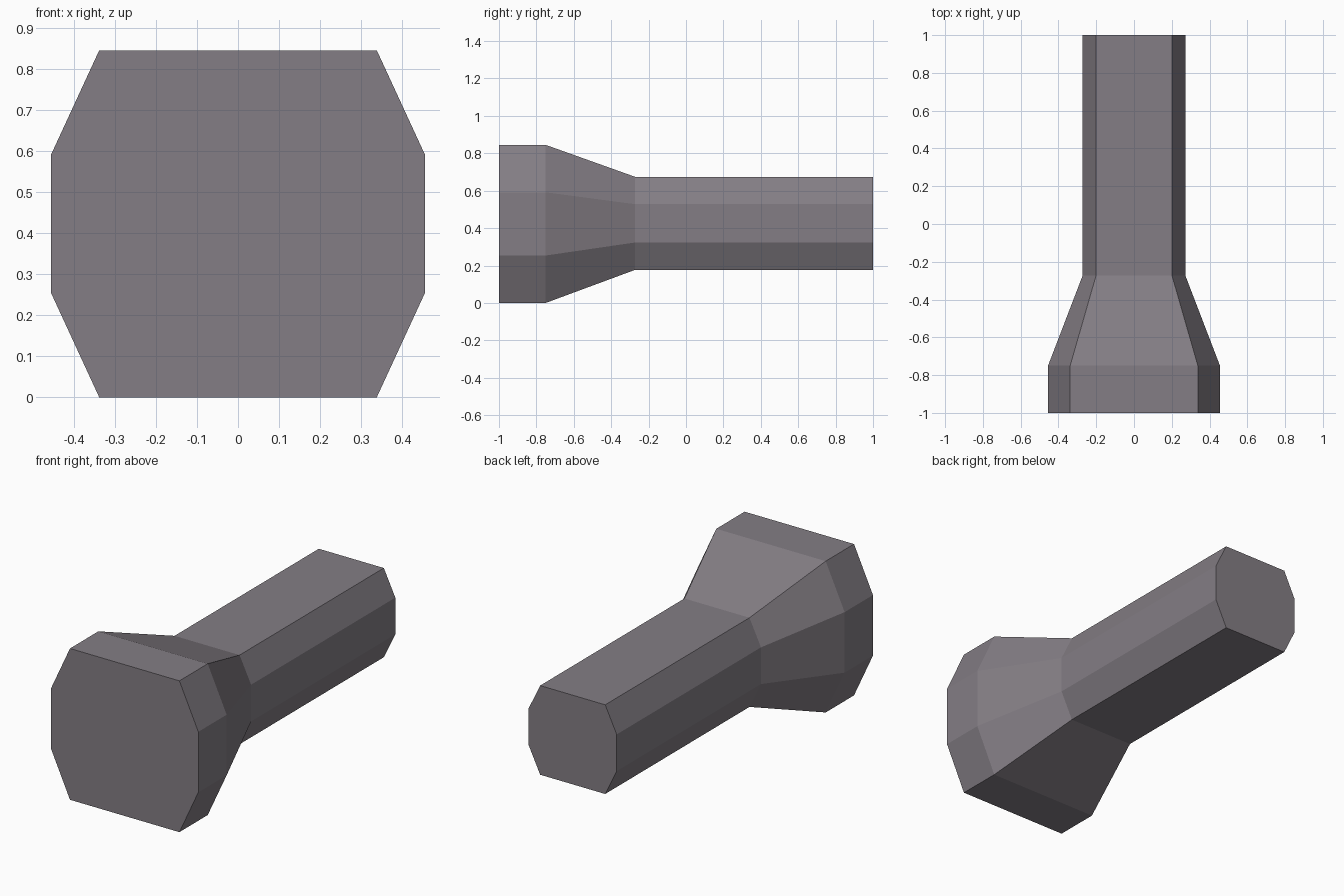
import bpy, bmesh

if "Cube" in bpy.data.objects:
    bpy.data.objects.remove(bpy.data.objects["Cube"])

# Single flat colour
grey = bpy.data.materials.new("warm_grey")
grey.diffuse_color = (0.23, 0.208, 0.233, 1)
grey.use_nodes = True
grey.node_tree.nodes["Principled BSDF"].inputs["Base Color"].default_value = grey.diffuse_color


def octagon(hx, cx, hz, cz):
    """Chamfered rectangle: half sizes hx, hz with flats cx, cz."""
    return [(cx, -hz), (hx, -cz), (hx, cz), (cx, hz),
            (-cx, hz), (-hx, cz), (-hx, -cz), (-cx, -hz)]


head = octagon(0.455, 0.338, 0.4225, 0.169)
handle = octagon(0.272, 0.201, 0.249, 0.1025)

# Sections along y: head front, head back, end of taper, handle tip
sections = [(-1.0, head, 0.4225), (-0.75, head, 0.4225),
            (-0.273, handle, 0.4255), (1.0, handle, 0.4255)]

# Loft the torch body through the sections and cap both ends
bm = bmesh.new()
rings = [[bm.verts.new((x, y, zc + z)) for x, z in prof]
         for y, prof, zc in sections]
for a, b in zip(rings, rings[1:]):
    for i in range(8):
        j = (i + 1) % 8
        bm.faces.new((a[i], a[j], b[j], b[i]))
bm.faces.new(rings[0])
bm.faces.new(rings[-1])
bmesh.ops.recalc_face_normals(bm, faces=bm.faces)

mesh = bpy.data.meshes.new("torch_body")
bm.to_mesh(mesh)
bm.free()
mesh.materials.append(grey)
bpy.context.collection.objects.link(bpy.data.objects.new("torch_body", mesh))
